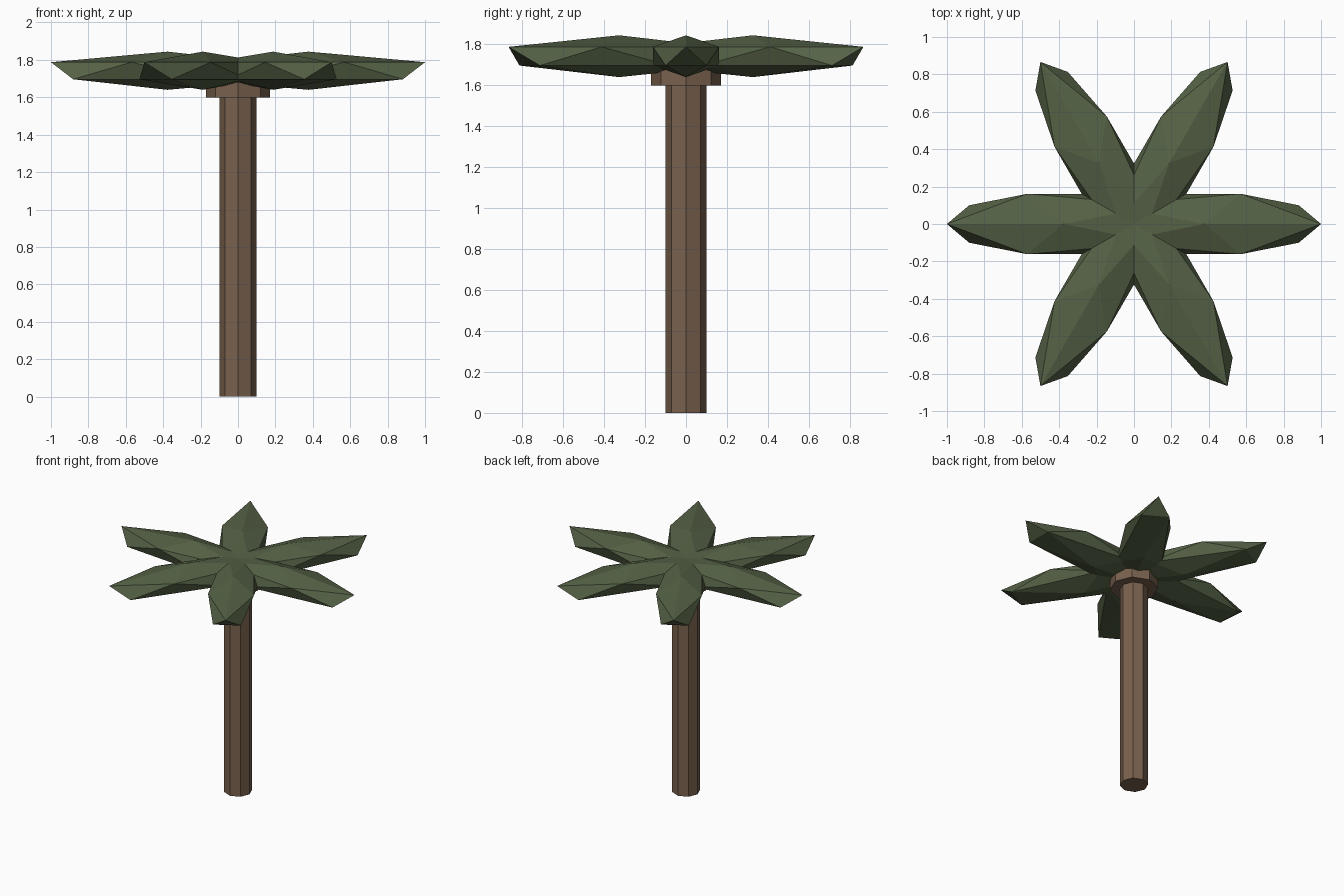
import bpy, math
from mathutils import Matrix

if "Cube" in bpy.data.objects:
    bpy.data.objects.remove(bpy.data.objects["Cube"])


def material(name, rgb):
    m = bpy.data.materials.new(name)
    m.diffuse_color = (*rgb, 1)
    m.use_nodes = True
    m.node_tree.nodes["Principled BSDF"].inputs["Base Color"].default_value = m.diffuse_color
    return m


bark = material("bark brown", (0.19, 0.12, 0.075))
green = material("leaf green", (0.09, 0.12, 0.06))


def finish(name, mat):
    ob = bpy.context.object
    ob.name = name
    ob.data.materials.append(mat)
    return ob


def post(name, radius, z0, z1):
    # eight-sided upright cylinder
    bpy.ops.mesh.primitive_cylinder_add(vertices=8, radius=radius, depth=z1 - z0,
                                        location=(0, 0, (z0 + z1) / 2))
    return finish(name, bark)


# Trunk and the collar under the crown
post("trunk", 0.1, 0, 1.6)
post("collar", 0.172, 1.6, 1.7)

# Crown: six stretched icospheres radiating from the trunk
for i in range(6):
    bpy.ops.mesh.primitive_ico_sphere_add(subdivisions=1, radius=1)
    leaf = finish(f"leaf_{i + 1}", green)
    leaf.data.transform(Matrix.Rotation(i * math.pi / 3, 4, 'Z')
                        @ Matrix.Translation((0.377, 0, 1.742))
                        @ Matrix.Diagonal((0.697, 0.19, 0.102, 1)))
